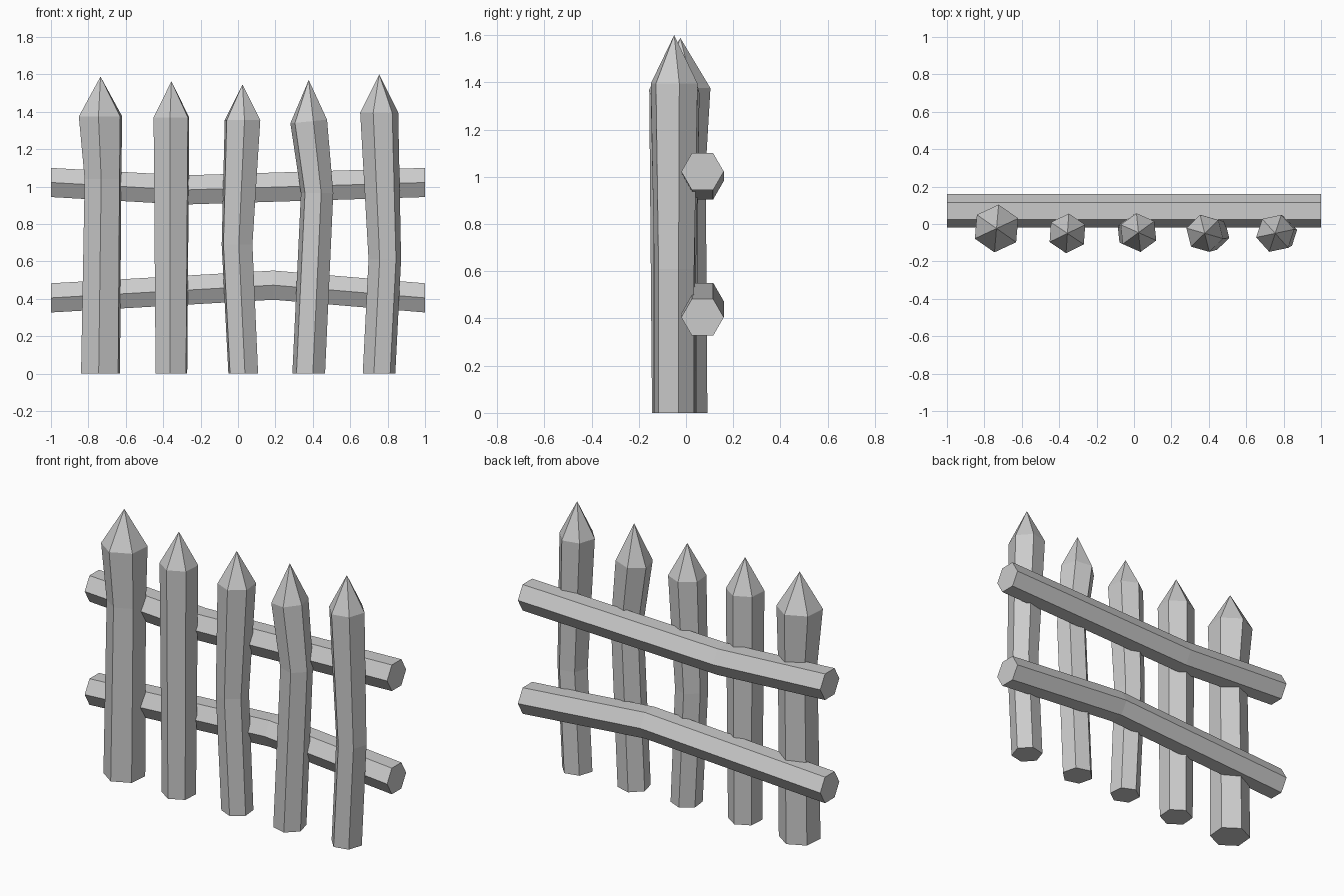
import bpy, bmesh
from math import cos, sin, radians
from mathutils import Vector

cube = bpy.data.objects.get("Cube")
if cube:
    bpy.data.objects.remove(cube, do_unlink=True)

grey = bpy.data.materials.new("weathered_grey")
grey.use_nodes = True
colour = (0.6, 0.6, 0.6, 1)
grey.diffuse_color = colour
grey.node_tree.nodes["Principled BSDF"].inputs["Base Color"].default_value = colour


def loft(name, rings, tip=None):
    """Skin a list of six-point rings, closed by caps or by a pointed tip."""
    bm = bmesh.new()
    loops = [[bm.verts.new(p) for p in ring] for ring in rings]
    for a, b in zip(loops, loops[1:]):
        for i in range(6):
            j = (i + 1) % 6
            bm.faces.new((a[i], a[j], b[j], b[i]))
    bm.faces.new(loops[0][::-1])
    if tip:
        apex = bm.verts.new(tip)
        for i in range(6):
            bm.faces.new((loops[-1][i], loops[-1][(i + 1) % 6], apex))
    else:
        bm.faces.new(loops[-1])
    bmesh.ops.recalc_face_normals(bm, faces=bm.faces)
    mesh = bpy.data.meshes.new(name)
    bm.to_mesh(mesh)
    bm.free()
    mesh.materials.append(grey)
    obj = bpy.data.objects.new(name, mesh)
    bpy.context.collection.objects.link(obj)


def picket(name, y, turn, sections, tip_z, tilt=0):
    """Crooked stake: sections are (x, z, radius) from the ground to the shoulder."""
    rings = []
    for n, (x, z, r) in enumerate(sections):
        slope = tilt if n == len(sections) - 1 else 0
        ring = []
        for k in range(6):
            a = radians(turn + 60 * k)
            ring.append(Vector((x + r * cos(a), y + r * sin(a), z + slope * r * cos(a))))
        rings.append(ring)
    loft(name, rings, (sections[-1][0], y, tip_z))


def rail(name, path, y=0.07, r=0.09):
    """Bent horizontal beam with flat top and bottom faces."""
    rings = [[(x, y + r * cos(radians(60 * k)), z + r * sin(radians(60 * k)))
              for k in range(6)] for x, z in path]
    loft(name, rings)


# Pickets, from the model's right to its left
picket("picket_1", -0.024, 25,
       [(-0.735, 0, 0.115), (-0.722, 1.04, 0.108), (-0.735, 1.375, 0.128)], 1.588)
picket("picket_2", -0.05, 26,
       [(-0.356, 0, 0.094), (-0.356, 1.37, 0.106)], 1.563)
picket("picket_3", -0.046, 36,
       [(0.028, 0, 0.087), (-0.005, 0.69, 0.09), (0.024, 1.355, 0.104)], 1.547)
picket("picket_4", -0.05, 44,
       [(0.378, 0, 0.091), (0.423, 0.965, 0.09), (0.378, 1.348, 0.102)], 1.57, 0.1)
picket("picket_5", -0.05, 12,
       [(0.754, 0, 0.089), (0.785, 0.61, 0.089), (0.755, 1.395, 0.104)], 1.6)

# Rails behind the pickets
rail("upper_rail", [(-1, 1.022), (-0.29, 0.982), (1, 1.022)])
rail("lower_rail", [(-1, 0.405), (0.19, 0.473), (1, 0.405)])
